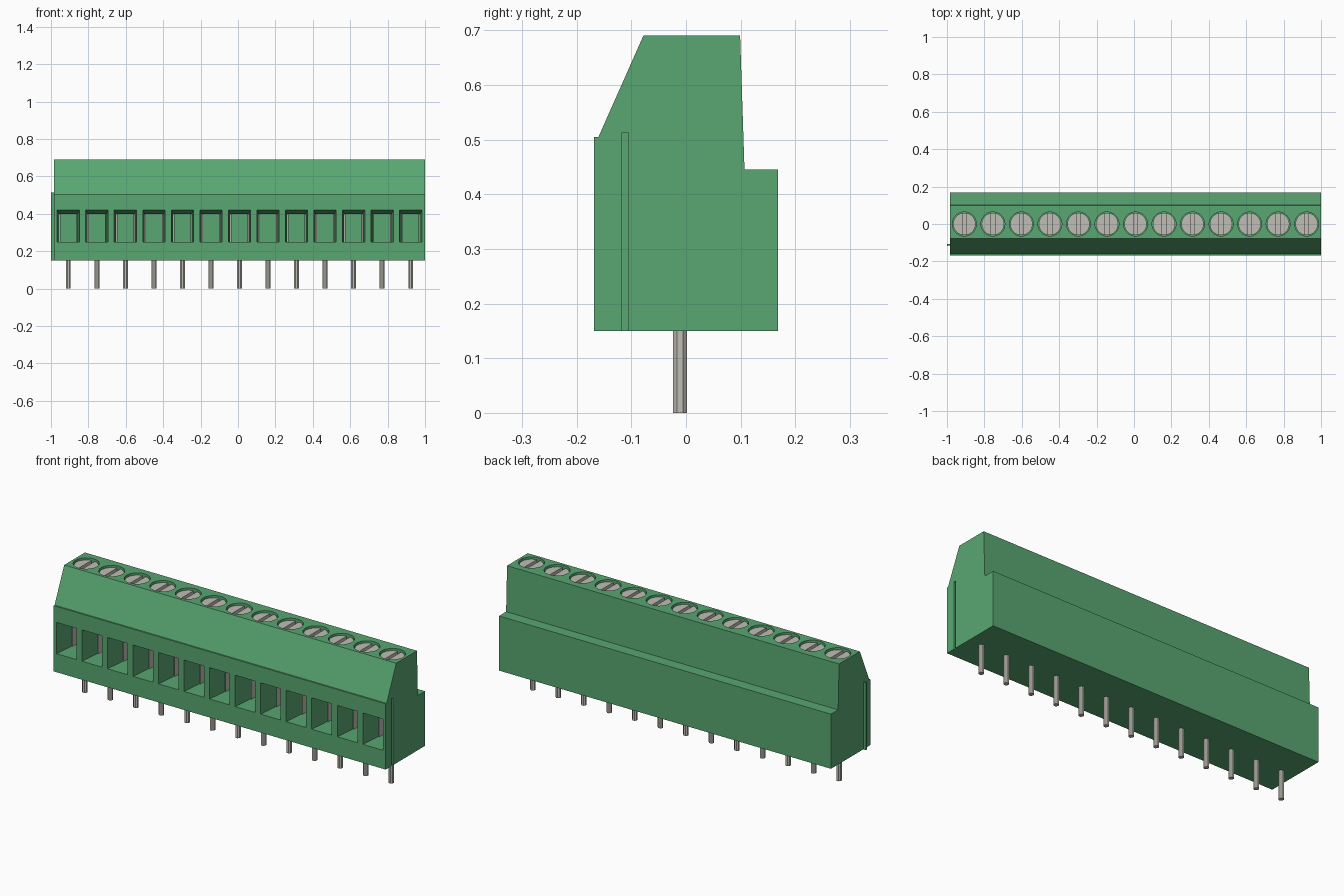
import bpy, bmesh, math

if "Cube" in bpy.data.objects:
    bpy.data.objects.remove(bpy.data.objects["Cube"], do_unlink=True)

POLES = 13
PITCH = 0.1525
X0, X1 = -0.984, 1.0                     # body ends
CENTRES = [(X0 + X1) / 2 + (i - (POLES - 1) / 2) * PITCH for i in range(POLES)]


def material(name, rgb, rough):
    m = bpy.data.materials.new(name)
    m.use_nodes = True
    m.diffuse_color = (*rgb, 1)
    bsdf = m.node_tree.nodes["Principled BSDF"]
    bsdf.inputs["Base Color"].default_value = (*rgb, 1)
    bsdf.inputs["Roughness"].default_value = rough
    return m


GREEN = material("green plastic", (0.10, 0.385, 0.165), 0.6)
METAL = material("grey metal", (0.52, 0.51, 0.46), 0.5)


def loft(bm, rings):
    """Closed solid through rings of 3D points."""
    loops = [[bm.verts.new(p) for p in ring] for ring in rings]
    n = len(loops[0])
    bm.faces.new(loops[0])
    bm.faces.new(loops[-1][::-1])
    for a, b in zip(loops, loops[1:]):
        for i in range(n):
            j = (i + 1) % n
            bm.faces.new((a[i], b[i], b[j], a[j]))


def upright(bm, pts, z0, z1):
    loft(bm, [[(x, y, z) for x, y in pts] for z in (z0, z1)])


def circle(cx, cy, r, n, turn=0.0):
    return [(cx + r * math.cos(turn + math.tau * i / n),
             cy + r * math.sin(turn + math.tau * i / n)) for i in range(n)]


def segment(cx, r, cut, side, n=14):
    """Part of a disc lying beyond x = cut on one side."""
    a = math.acos(cut / r)
    return [(cx + side * r * math.cos(-a + 2 * a * i / n),
             r * math.sin(-a + 2 * a * i / n)) for i in range(n + 1)]


def rect(cx, hw, y, z0, z1):
    return [(cx - hw, y, z0), (cx + hw, y, z0), (cx + hw, y, z1), (cx - hw, y, z1)]


def finish(bm, name, mat, smooth=False):
    bmesh.ops.recalc_face_normals(bm, faces=bm.faces)
    me = bpy.data.meshes.new(name)
    bm.to_mesh(me)
    bm.free()
    me.materials.append(mat)
    ob = bpy.data.objects.new(name, me)
    bpy.context.collection.objects.link(ob)
    if smooth:
        bpy.ops.object.select_all(action='DESELECT')
        ob.select_set(True)
        bpy.context.view_layer.objects.active = ob
        bpy.ops.object.shade_smooth_by_angle(angle=math.radians(30))
    return ob


# Housing: side profile extruded along x
profile = [(-0.168, 0.15), (0.168, 0.15), (0.168, 0.445), (0.107, 0.445),
           (0.099, 0.69), (-0.078, 0.69), (-0.160, 0.505), (-0.168, 0.505)]
bm = bmesh.new()
loft(bm, [[(x, y, z) for y, z in profile] for x in (X0, X1)])
housing = finish(bm, "housing", GREEN)

# Cutter: funnel wire openings, screw holes and the end groove
bm = bmesh.new()
for cx in CENTRES:
    loft(bm, [rect(cx, 0.0617, -0.188, 0.25, 0.423),
              rect(cx, 0.050, -0.07, 0.25, 0.40),
              rect(cx, 0.050, 0.08, 0.25, 0.40)])
    upright(bm, circle(cx, 0, 0.064, 32), 0.645, 0.75)
upright(bm, [(X1 - 0.016, -0.117), (X1 + 0.02, -0.117),
             (X1 + 0.02, -0.106), (X1 - 0.016, -0.106)], 0.10, 0.513)
cutter = finish(bm, "cutter", GREEN)
cutter.hide_render = True
mod = housing.modifiers.new("cut", 'BOOLEAN')
mod.operation = 'DIFFERENCE'
mod.solver = 'EXACT'
mod.object = cutter
bpy.ops.object.select_all(action='DESELECT')
housing.select_set(True)
bpy.context.view_layer.objects.active = housing
bpy.ops.object.modifier_apply(modifier="cut")
bpy.data.objects.remove(cutter, do_unlink=True)
bpy.ops.object.shade_smooth_by_angle(angle=math.radians(20))

# Joining rib on the right end
bm = bmesh.new()
upright(bm, [(X0 + 0.003, -0.115), (-1.0, -0.117), (-1.0, -0.106), (X0 + 0.003, -0.108)],
        0.15, 0.513)
finish(bm, "joining_rib", GREEN)

# Slotted screws: base disc and two half heads
bm = bmesh.new()
for cx in CENTRES:
    upright(bm, circle(cx, 0, 0.060, 32), 0.64, 0.66)
    for side in (-1, 1):
        upright(bm, segment(cx, 0.060, 0.010, side), 0.66, 0.680)
finish(bm, "screws", METAL, True)

# Metal clamp walls showing at both sides inside each opening
bm = bmesh.new()
for cx in CENTRES:
    for side in (-1, 1):
        upright(bm, segment(cx, 0.070, 0.043, side), 0.245, 0.405)
finish(bm, "clamps", METAL, True)

# Solder pins
bm = bmesh.new()
for cx in CENTRES:
    upright(bm, circle(cx, -0.011, 0.0138, 8, math.pi / 8), 0.0, 0.16)
finish(bm, "pins", METAL)
